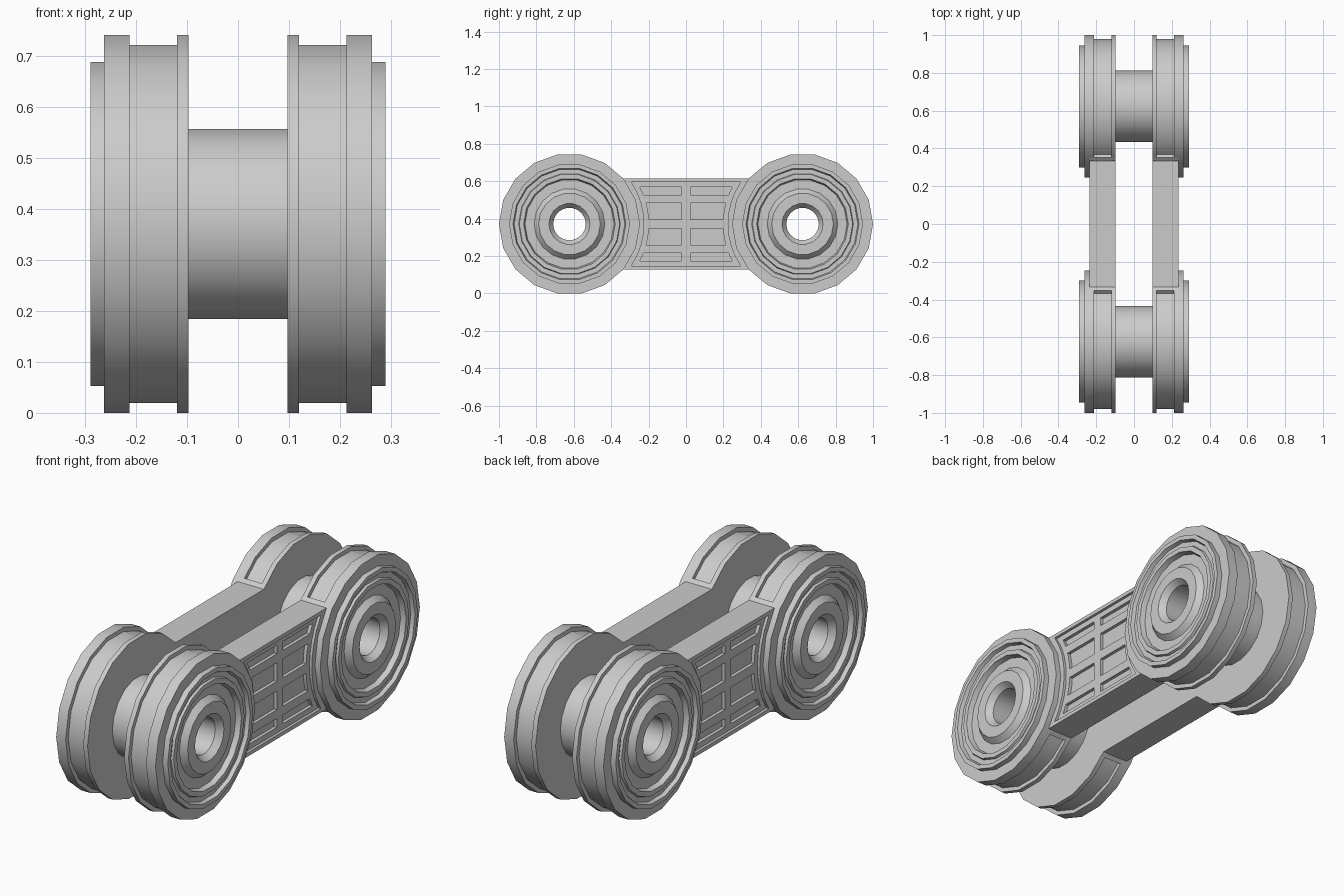
import bpy, bmesh, math
from mathutils import Vector

if "Cube" in bpy.data.objects:
    bpy.data.objects.remove(bpy.data.objects["Cube"])

SIDES = 18
R = 0.377            # wheel rim radius
CY, CZ = 0.623, 0.371  # wheel centre
INNER, OUTER = 0.097, 0.235  # side bar faces

grey = bpy.data.materials.new("light_grey")
grey.use_nodes = True
grey.diffuse_color = (0.6, 0.6, 0.6, 1)
grey.node_tree.nodes["Principled BSDF"].inputs["Base Color"].default_value = (0.6, 0.6, 0.6, 1)


def make_object(name, bm):
    bmesh.ops.recalc_face_normals(bm, faces=bm.faces)
    mesh = bpy.data.meshes.new(name)
    bm.to_mesh(mesh)
    bm.free()
    mesh.materials.append(grey)
    ob = bpy.data.objects.new(name, mesh)
    bpy.context.collection.objects.link(ob)
    return ob


def activate(ob):
    bpy.ops.object.select_all(action='DESELECT')
    ob.select_set(True)
    bpy.context.view_layer.objects.active = ob


def lathe(name, profile, y):
    """Revolve a closed (x, radius) outline about the wheel axis."""
    bm = bmesh.new()
    rings = []
    for i in range(SIDES):
        a = 2 * math.pi * i / SIDES
        rings.append([bm.verts.new((x, y + r * math.cos(a), CZ + r * math.sin(a)))
                      for x, r in profile])
    n = len(profile)
    for i in range(SIDES):
        p, q = rings[i], rings[(i + 1) % SIDES]
        for k in range(n):
            m = (k + 1) % n
            bm.faces.new((p[k], p[m], q[m], q[k]))
    ob = make_object(name, bm)
    activate(ob)
    bpy.ops.object.shade_smooth_by_angle(angle=math.radians(30))
    return ob


def prism(bm, outline, x0, x1):
    """Extrude a (y, z) outline from x0 to x1."""
    face = bm.faces.new([bm.verts.new((x0, y, z)) for y, z in outline])
    new = bmesh.ops.extrude_face_region(bm, geom=[face])["geom"]
    bmesh.ops.translate(bm, vec=Vector((x1 - x0, 0, 0)),
                        verts=[v for v in new if isinstance(v, bmesh.types.BMVert)])


def arc(radius, z0, z1, steps=4):
    """Points on the bar side of the +y wheel, between two heights off centre."""
    hs = [z0 + (z1 - z0) * i / steps for i in range(steps + 1)]
    return [(CY - math.sqrt(radius ** 2 - h ** 2), CZ + h) for h in hs]


def mirror_y(points):
    return [(-y, z) for y, z in reversed(points)]


# Wheel pair with axle and through bore: right half, then its reflection
half = [(INNER, 0.189), (INNER, R), (0.12, R), (0.12, 0.357), (0.213, 0.357), (0.213, R),
        (0.263, R), (0.263, 0.323), (0.29, 0.323), (0.29, 0.302), (0.272, 0.296),
        (0.272, 0.272), (0.283, 0.268), (0.283, 0.245), (0.258, 0.238), (0.258, 0.189),
        (0.285, 0.165), (0.285, 0.11), (0.255, 0.087)]
profile = half + [(-x, r) for x, r in reversed(half)]
lathe("front_wheel_pair", profile, -CY)
lathe("back_wheel_pair", profile, CY)

# Side bar outline, with tabs that close the rim grooves
joint = Vector((CY - R * math.cos(math.radians(40)), CZ + R * math.sin(math.radians(40))))
nxt = Vector((CY - R * 0.5, CZ + R * math.sin(math.radians(60))))
tab = joint.lerp(nxt, 0.18)
root = tab.lerp(Vector((CY, CZ)), 0.12)
top = [tuple(joint), tuple(tab), tuple(root)]
end = top + [(y, 2 * CZ - z) for y, z in reversed(top)]
bm = bmesh.new()
prism(bm, end + mirror_y(end), INNER, OUTER)
bar = make_object("side_bars", bm)

# Shallow recess, then eight deeper panels
recess_bm = bmesh.new()
edge = arc(0.40, -0.224, 0.224, 8)
prism(recess_bm, edge + mirror_y(edge), 0.222, 0.3)
panel_bm = bmesh.new()
for z0, z1 in ((0.023, 0.113), (0.155, 0.197), (-0.113, -0.023), (-0.197, -0.155)):
    side = arc(0.425, z0, z1)
    panel = side + [(0.023, CZ + z1), (0.023, CZ + z0)]
    prism(panel_bm, panel, 0.206, 0.3)
    prism(panel_bm, mirror_y(panel), 0.206, 0.3)

for name, cutter_bm in (("recess_cutter", recess_bm), ("panel_cutter", panel_bm)):
    cutter = make_object(name, cutter_bm)
    cutter.hide_render = True
    activate(bar)
    cut = bar.modifiers.new(name, 'BOOLEAN')
    cut.operation = 'DIFFERENCE'
    cut.solver = 'EXACT'
    cut.object = cutter
    bpy.ops.object.modifier_apply(modifier=name)
    bpy.data.objects.remove(cutter)

# Second bar on the other side
mirror = bar.modifiers.new("mirror", 'MIRROR')
mirror.use_axis = (True, False, False)
activate(bar)
bpy.ops.object.modifier_apply(modifier="mirror")
